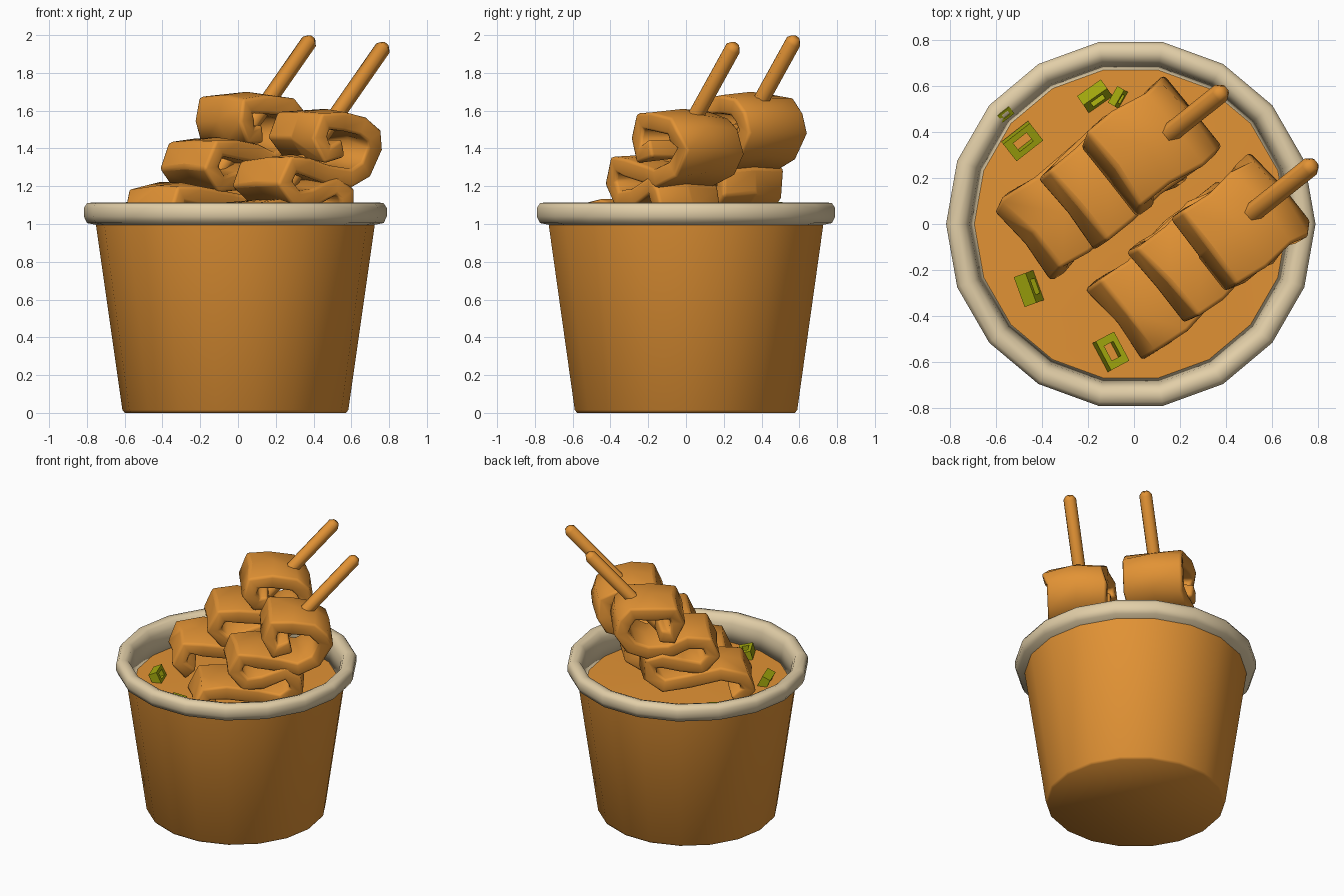
import bpy, bmesh, math, random
from mathutils import Vector

random.seed(4)
if "Cube" in bpy.data.objects:
    bpy.data.objects.remove(bpy.data.objects["Cube"], do_unlink=True)


def material(name, rgb):
    m = bpy.data.materials.new(name)
    m.use_nodes = True
    m.diffuse_color = (*rgb, 1)
    bsdf = next(n for n in m.node_tree.nodes if n.type == 'BSDF_PRINCIPLED')
    bsdf.inputs["Base Color"].default_value = (*rgb, 1)
    return m


ORANGE = material("broth orange", (0.76, 0.29, 0.035))
CREAM = material("paper cream", (0.76, 0.62, 0.39))
GREEN = material("onion green", (0.35, 0.38, 0.004))


def finish(bm, name, mat, angle=None):
    bmesh.ops.recalc_face_normals(bm, faces=bm.faces)
    me = bpy.data.meshes.new(name)
    bm.to_mesh(me)
    bm.free()
    me.materials.append(mat)
    ob = bpy.data.objects.new(name, me)
    bpy.context.collection.objects.link(ob)
    bpy.ops.object.select_all(action='DESELECT')
    ob.select_set(True)
    bpy.context.view_layer.objects.active = ob
    if angle is None:
        bpy.ops.object.shade_smooth()
    else:
        bpy.ops.object.shade_smooth_by_angle(angle=math.radians(angle))
    return ob


def lathe(name, profile, mat, sides=18, closed=False, caps=()):
    """Turn a (radius, height) profile around the cup axis."""
    bm = bmesh.new()
    rings = []
    for r, z in profile:
        rings.append([bm.verts.new((r * math.cos(math.tau * i / sides) - 0.014,
                                    r * math.sin(math.tau * i / sides), z))
                      for i in range(sides)])
    pairs = list(zip(rings, rings[1:]))
    if closed:
        pairs.append((rings[-1], rings[0]))
    for a, b in pairs:
        for i in range(sides):
            j = (i + 1) % sides
            bm.faces.new((a[i], a[j], b[j], b[i]))
    for k in caps:
        bm.faces.new(rings[k])
    return finish(bm, name, mat)


# Paper cup: tapered body, rolled rim with inner wall, broth surface
lathe("cup_body", [(0.585, 0), (0.598, 0.015), (0.74, 1.01)], ORANGE, caps=(0,))
lathe("cup_rim", [(0.665, 0.85), (0.70, 1.06), (0.72, 1.105), (0.75, 1.115), (0.785, 1.11),
                  (0.802, 1.085), (0.802, 1.04), (0.785, 1.005), (0.735, 0.995), (0.71, 0.96)],
      CREAM, closed=True)
lathe("broth", [(0.695, 0.935), (0.4, 0.94), (0.15, 0.95)], ORANGE, caps=(-1,))

# Skewer frame: ALONG is the horizontal lean, ACROSS the width of the fish cake
ALONG = Vector((0.78, 0.62, 0))
ACROSS = Vector((0.62, -0.78, 0))
UP = Vector((0, 0, 1))
AXIS = (ALONG * 0.66 + UP * 0.74).normalized()

# Folded strip seen from its side, as (along, height)
FOLDS = [(0.31, 1.39), (0.23, 1.38), (0.17, 1.45), (0.21, 1.54), (0.34, 1.55), (0.47, 1.52),
         (0.54, 1.48), (0.55, 1.39), (0.50, 1.30), (0.38, 1.25), (0.25, 1.27),
         (0.11, 1.31), (-0.02, 1.30), (-0.06, 1.21), (0.02, 1.13), (0.15, 1.15),
         (0.28, 1.19), (0.36, 1.17), (0.37, 1.08), (0.27, 1.01), (0.10, 1.03),
         (-0.12, 1.07), (-0.25, 1.06), (-0.29, 0.97), (-0.2, 0.89)]


def folded_strip(name, along, height, w0, w1):
    bm = bmesh.new()
    rows = []
    for h, z in FOLDS:
        jig = random.uniform(-0.02, 0.02)
        row = []
        for t in (0, 0.5, 1):
            sag = 0.01 if t == 0.5 else random.uniform(-0.015, 0.015)
            row.append(bm.verts.new(ALONG * (h + along + sag) + UP * (z + height + sag)
                                    + ACROSS * (w0 + (w1 - w0) * t + jig)))
        rows.append(row)
    for a, b in zip(rows, rows[1:]):
        for i in range(2):
            bm.faces.new((a[i], a[i + 1], b[i + 1], b[i]))
    ob = finish(bm, name, ORANGE, 60)
    solid = ob.modifiers.new("thickness", 'SOLIDIFY')
    solid.thickness = 0.1
    solid.offset = 0
    bevel = ob.modifiers.new("soft_edges", 'BEVEL')
    bevel.width = 0.02
    bevel.segments = 2
    bevel.limit_method = 'ANGLE'
    bevel.angle_limit = math.radians(60)


def stick(name, tip, length):
    """Six-sided stick with a blunt chamfered tip."""
    bm = bmesh.new()
    turn = AXIS.to_track_quat('Z', 'Y')
    rings = []
    for r, back in ((0.024, 0), (0.043, 0.025), (0.043, length)):
        rings.append([bm.verts.new(Vector(tip) - AXIS * back + turn @ Vector(
            (r * math.cos(math.tau * i / 6), r * math.sin(math.tau * i / 6), 0)))
            for i in range(6)])
    for a, b in zip(rings, rings[1:]):
        for i in range(6):
            bm.faces.new((a[i], a[(i + 1) % 6], b[(i + 1) % 6], b[i]))
    bm.faces.new(rings[0])
    bm.faces.new(rings[-1])
    finish(bm, name, ORANGE, 65)


# Two skewered fish cakes
folded_strip("fish_cake_back", -0.1, 0.09, -0.43, -0.03)
folded_strip("fish_cake_front", 0.0, 0.0, 0.09, 0.49)
stick("skewer_back", (0.39, 0.58, 1.985), 1.15)
stick("skewer_front", (0.78, 0.26, 1.95), 1.15)


def onion_piece(name, x, y, z, size, turn, tilt):
    """Short boxy hollow tube of chopped green onion."""
    bm = bmesh.new()
    rings = []
    for r, h in ((1, -0.5), (1, 0.5), (0.5, 0.5), (0.5, -0.5)):
        rings.append([bm.verts.new((size * r * 1.15 * sx, size * r * 0.75 * sy, size * h))
                      for sx, sy in ((-1, -1), (1, -1), (1, 1), (-1, 1))])
    for k in range(4):
        a, b = rings[k], rings[(k + 1) % 4]
        for i in range(4):
            bm.faces.new((a[i], a[(i + 1) % 4], b[(i + 1) % 4], b[i]))
    ob = finish(bm, name, GREEN, 35)
    ob.location = (x, y, z)
    ob.rotation_euler = (math.radians(tilt), 0, math.radians(turn))


for n, spec in enumerate([(-0.485, 0.36, 0.97, 0.064, 38, 12), (-0.17, 0.555, 0.96, 0.055, 35, 60),
                          (-0.07, 0.55, 0.96, 0.036, 60, 70), (-0.455, -0.28, 0.96, 0.06, 110, 65),
                          (-0.1, -0.555, 0.96, 0.062, 118, 15), (-0.56, 0.48, 1.095, 0.028, 38, 30),
                          (0.4, -0.575, 1.04, 0.018, 30, 20)]):
    onion_piece(f"green_onion_{n + 1}", *spec)
